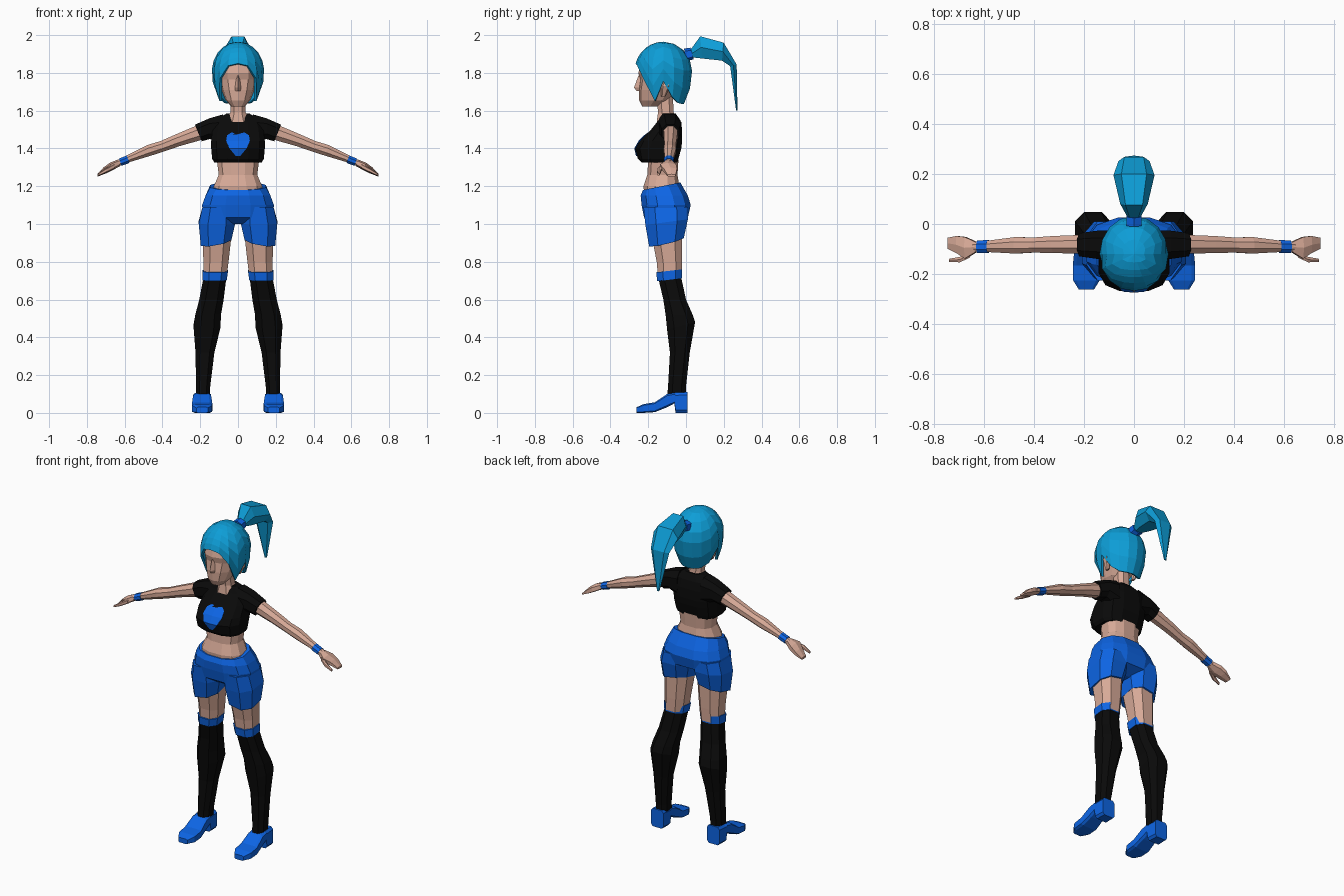
import bpy, bmesh, math
from mathutils import Vector as V


def mat(name, rgb):
    m = bpy.data.materials.new(name)
    m.diffuse_color = (*rgb, 1)
    return m


SKIN = mat("skin", (0.68, 0.40, 0.31))
BLACK = mat("black cloth", (0.003, 0.003, 0.003))
BLUE = mat("blue cloth", (0.004, 0.13, 0.78))
HAIR = mat("cyan hair", (0.004, 0.34, 0.68))


def finish(name, bm, material, mirror=False):
    bmesh.ops.recalc_face_normals(bm, faces=bm.faces)
    me = bpy.data.meshes.new(name)
    bm.to_mesh(me)
    bm.free()
    me.materials.append(material)
    ob = bpy.data.objects.new(name, me)
    bpy.context.collection.objects.link(ob)
    if mirror:
        ob.modifiers.new("mirror", "MIRROR").use_mirror_merge = False
    return ob


def loft(name, rings, material, n=8, p=0.8, half=True, mirror=False):
    """Skin over rings (centre, u radius, v radius); p below 1 squares the rings."""
    bm = bmesh.new()
    ph = math.pi / n if half else 0
    pw = lambda c: 0 if abs(c) < 1e-6 else math.copysign(abs(c / math.cos(ph)) ** p, c)
    loops = []
    for c, u, v in rings:
        angs = [ph + 2 * math.pi * i / n for i in range(n)]
        loops.append([bm.verts.new(V(c) + V(u) * pw(math.cos(a)) + V(v) * pw(math.sin(a)))
                      for a in angs])
    for a, b in zip(loops, loops[1:]):
        for i in range(n):
            j = (i + 1) % n
            bm.faces.new((a[i], a[j], b[j], b[i]))
    bm.faces.new(loops[0])
    bm.faces.new(loops[-1])
    return finish(name, bm, material, mirror)


def upright(z, x0, x1, y0, y1, tx=0, ty=0):
    """Horizontal ring from its x and y limits, with optional tilt."""
    return (((x0 + x1) / 2, (y0 + y1) / 2, z), ((x1 - x0) / 2, 0, tx), (0, (y1 - y0) / 2, ty))


def body(z, rx, y0, y1, ty=0):
    return upright(z, -rx, rx, y0, y1, 0, ty)


def limb(x, y, z, ry, rz, tilt=0):
    """Ring across the x axis."""
    return ((x, y, z), (0, ry, 0), (tilt, 0, rz))


# head, neck and ears
loft("head", [body(1.622, .035, -.232, -.15), body(1.655, .066, -.248, -.09),
              body(1.71, .088, -.25, -.04), body(1.765, .101, -.243, -.02),
              body(1.80, .106, -.252, -.01), body(1.87, .10, -.235, -.02)],
     SKIN, 12, .9, False)
loft("nose", [body(1.705, .017, -.262, -.22), body(1.722, .016, -.275, -.22),
              body(1.785, .008, -.252, -.22)], SKIN, 4, 1, False)
loft("neck", [body(1.54, .06, -.155, -.05), body(1.59, .041, -.148, -.065),
              body(1.68, .04, -.155, -.07)], SKIN, 8)
loft("ear", [upright(1.675, .085, .1, -.13, -.11), upright(1.73, .09, .122, -.13, -.085),
             upright(1.755, .09, .118, -.12, -.085)], SKIN, 6, mirror=True)

# hair cap: dome whose lower edge follows the hairline from front to back
hairline = [1.85, 1.838, 1.77, 1.65, 1.755, 1.67, 1.64, 1.635, 1.635]
bm = bmesh.new()
top = bm.verts.new((0, -.12, 1.965))
cols = []
for i in range(16):
    a = math.tau * i / 16
    d = hairline[min(i, 16 - i)] - 1.81
    end = math.acos(d / (.155 if d > 0 else .25))
    col = []
    for k in range(1, 7):
        t = end * k / 6
        z = 1.81 + (.155 if t < math.pi / 2 else .25) * math.cos(t)
        r = math.sin(t)
        col.append(bm.verts.new((.138 * r * math.sin(a), -.12 - .152 * r * math.cos(a), z)))
    cols.append(col)
for i in range(16):
    a, b = cols[i], cols[(i + 1) % 16]
    bm.faces.new((top, a[0], b[0]))
    for k in range(5):
        bm.faces.new((a[k], a[k + 1], b[k + 1], b[k]))
cap = finish("hair_cap", bm, HAIR)
s = cap.modifiers.new("thickness", "SOLIDIFY")
s.thickness, s.offset = .014, -1


# ponytail from upper and lower edge points (y, z) and half width
def tail(y0, z0, y1, z1, w):
    return ((0, (y0 + y1) / 2, (z0 + z1) / 2), (w, 0, 0), (0, (y0 - y1) / 2, (z0 - z1) / 2))


loft("ponytail", [tail(.02, 1.92, .035, 1.88, .026), tail(.075, 2.0, .085, 1.87, .055),
                  tail(.20, 1.965, .19, 1.86, .082), tail(.27, 1.845, .232, 1.835, .062),
                  tail(.273, 1.60, .265, 1.60, .008)], HAIR, 6, .7, False)
loft("hair_tie", [tail(-.01, 1.925, .0, 1.865, .03), tail(.025, 1.93, .04, 1.875, .03)], BLUE, 6)

# torso and cropped shirt
loft("waist", [body(1.14, .145, -.22, -.02), body(1.20, .128, -.225, -.035),
               body(1.26, .102, -.205, -.045), body(1.34, .112, -.2, -.04)], SKIN, 12)
shirt = [body(1.325, .125, -.235, -.045), body(1.345, .137, -.255, -.04),
         body(1.40, .142, -.268, -.025), body(1.44, .142, -.245, -.02),
         body(1.50, .135, -.185, -.02), body(1.55, .12, -.145, -.03),
         body(1.585, .06, -.13, -.055)]
loft("shirt", shirt, BLACK, 12, .7)
loft("sleeve", [limb(.08, -.085, 1.50, .06, .08), limb(.15, -.083, 1.505, .056, .055),
                limb(.21, -.083, 1.482, .046, .044, .018)], BLACK, 8, mirror=True)


# chest emblem: thin plate following the shirt front
def front(z):
    for a, b in zip(shirt, shirt[1:]):
        if a[0][2] <= z <= b[0][2]:
            t = (z - a[0][2]) / (b[0][2] - a[0][2])
            ya, yb = a[0][1] - a[2][1], b[0][1] - b[2][1]
            return ya + (yb - ya) * t - .006


bm = bmesh.new()
rows = []
for z, w in [(1.36, .012), (1.40, .045), (1.44, .063), (1.47, .058), (1.485, .035)]:
    rows.append([bm.verts.new((k * w, front(z) + .004 * abs(k), z - .008 * (z > 1.48 and k == 0)))
                 for k in (-1, 0, 1)])
for a, b in zip(rows, rows[1:]):
    for i in (0, 1):
        bm.faces.new((a[i], a[i + 1], b[i + 1], b[i]))
plate = finish("chest_emblem", bm, BLUE)
plate.modifiers.new("thickness", "SOLIDIFY").thickness = .006

# arms, wristbands and hands
loft("arm", [limb(.15, -.083, 1.50, .038, .038), limb(.215, -.081, 1.48, .037, .037, .014),
             limb(.32, -.082, 1.443, .034, .031, .01), limb(.40, -.084, 1.412, .03, .027, .01),
             limb(.47, -.085, 1.39, .033, .028, .01), limb(.60, -.09, 1.338, .021, .016, .006),
             limb(.64, -.092, 1.32, .022, .015, .006)], SKIN, 8, 1, mirror=True)
loft("wristband", [limb(.582, -.09, 1.343, .026, .02, .007),
                   limb(.623, -.091, 1.327, .025, .019, .007)], BLUE, 8, 1, mirror=True)
loft("hand", [limb(.63, -.092, 1.324, .02, .015, .006), limb(.672, -.095, 1.304, .043, .018, .006),
              limb(.705, -.082, 1.284, .034, .014, .006), limb(.745, -.077, 1.257, .022, .006)],
     SKIN, 6, mirror=True)
loft("thumb", [limb(.655, -.12, 1.305, .014, .012), limb(.695, -.142, 1.285, .011, .011),
               limb(.738, -.145, 1.262, .006, .006)], SKIN, 6, mirror=True)

# shorts: hips and two legs
loft("shorts_hips", [body(1.0, .10, -.17, -.06), body(1.035, .185, -.222, .01),
                     body(1.10, .19, -.235, .025), body(1.15, .172, -.24, .01),
                     body(1.20, .147, -.228, -.03, .02)], BLUE, 12)
loft("shorts_leg", [upright(.91, .035, .197, -.195, -.012, -.015, .022),
                    upright(1.01, .015, .208, -.215, .01, 0, .015),
                    upright(1.09, .02, .188, -.225, .01)], BLUE, 8, mirror=True)

# legs and stockings
loft("thigh", [upright(.72, .06, .182, -.148, -.022), upright(.80, .05, .183, -.155, -.02),
               upright(.98, .03, .19, -.19, -.02)], SKIN, 8, mirror=True)
loft("stocking_band", [upright(.705, .06, .187, -.152, -.022, 0, .008),
                       upright(.752, .053, .187, -.158, -.022, 0, .008)],
     BLUE, 8, mirror=True)
loft("stocking", [upright(.08, .148, .222, -.1, 0), upright(.14, .147, .222, -.095, 0),
                  upright(.32, .125, .225, -.085, .02), upright(.46, .093, .235, -.1, .048, 0, .02),
                  upright(.52, .09, .226, -.108, .035), upright(.60, .076, .205, -.12, .0),
                  upright(.715, .062, .183, -.147, -.025)], BLACK, 8, mirror=True)


# heeled shoes from sections along y: y, bottom, top, half width
def section(y, z0, z1, w):
    return ((.19, y, (z0 + z1) / 2), (w, 0, 0), (0, 0, (z1 - z0) / 2))


loft("shoe", [section(-.262, 0, .03, .03), section(-.225, 0, .046, .053),
              section(-.165, .004, .056, .054), section(-.10, .03, .10, .048),
              section(-.062, .05, .106, .046), section(-.055, 0, .107, .045),
              section(.008, 0, .11, .042)], BLUE, 8, .35, mirror=True)
